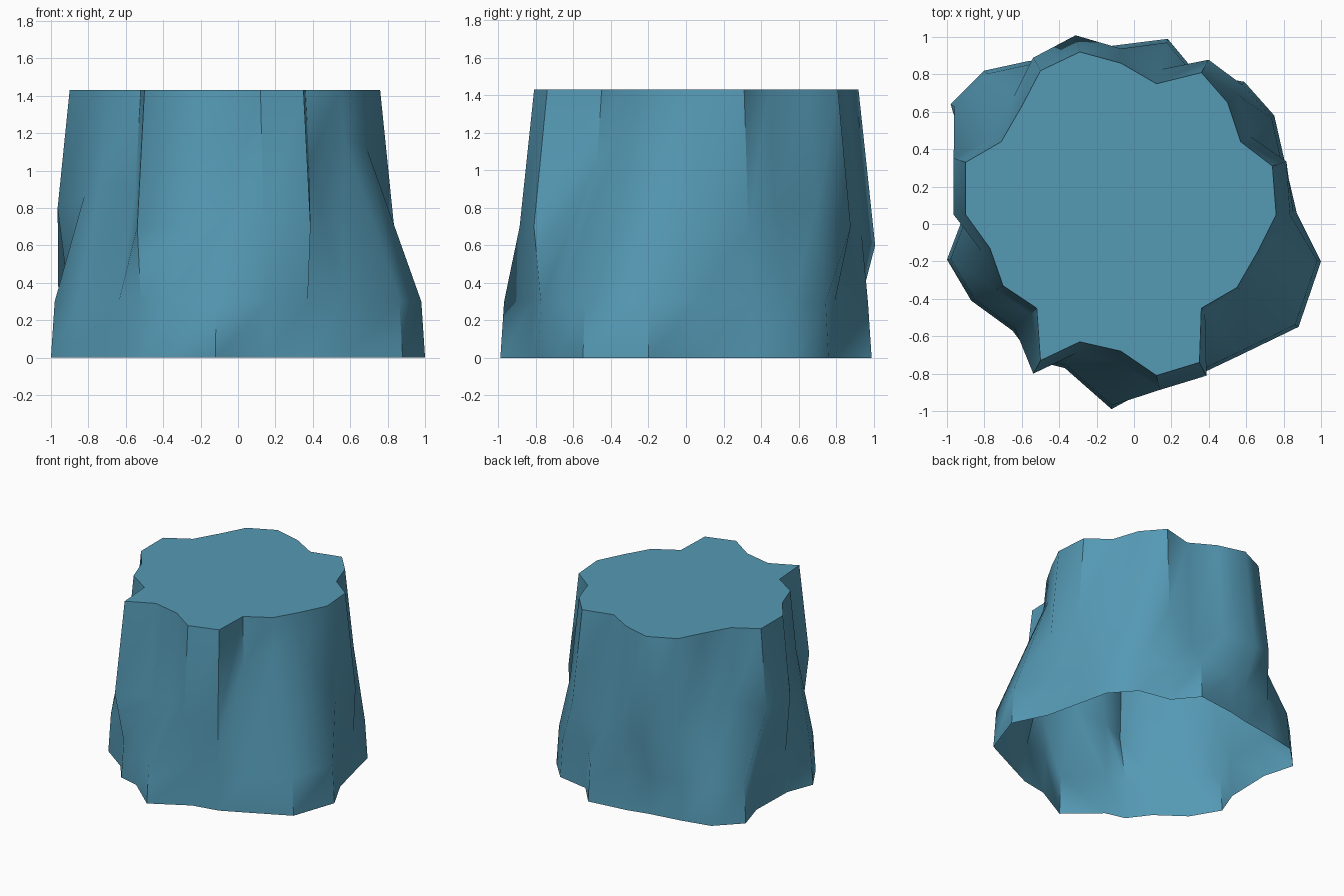
import bpy, bmesh, math

HEIGHT = 1.43
CX, CY = -0.07, 0.05      # middle of the trunk

# One flute per row, counterclockwise from the right:
# top x, top y, height where the root begins, foot x, foot y
FLUTES = [
    (0.76, 0.05, 0.70, 0.87, 0.06), (0.74, 0.31, 0.68, 0.80, 0.36),
    (0.57, 0.44, 0.80, 0.75, 0.58), (0.50, 0.65, 0.80, 0.59, 0.76),
    (0.36, 0.81, 0.70, 0.33, 0.81), (0.12, 0.75, 0.55, 0.18, 0.99),
    (-0.07, 0.86, 0.65, -0.14, 0.95), (-0.29, 0.92, 0.60, -0.31, 0.91),
    (-0.50, 0.82, 0.70, -0.57, 0.87), (-0.60, 0.63, 0.75, -0.80, 0.82),
    (-0.71, 0.44, 0.88, -0.98, 0.64), (-0.90, 0.33, 0.80, -0.91, 0.40),
    (-0.90, 0.05, 0.80, -0.92, 0.02), (-0.77, -0.13, 0.88, -1.00, -0.19),
    (-0.70, -0.33, 0.95, -0.87, -0.41), (-0.52, -0.45, 0.90, -0.65, -0.57),
    (-0.50, -0.73, 0.70, -0.53, -0.73), (-0.29, -0.63, 0.70, -0.37, -0.77),
    (-0.07, -0.68, 0.75, -0.12, -0.99), (0.12, -0.81, 0.70, 0.17, -0.83),
    (0.35, -0.74, 0.70, 0.38, -0.79), (0.36, -0.45, 1.05, 0.57, -0.70),
    (0.55, -0.34, 1.18, 0.88, -0.55), (0.66, -0.15, 1.12, 1.00, -0.20),
]

bark = bpy.data.materials.new("dusty blue")
bark.diffuse_color = (0.09, 0.32, 0.46, 1)

# Fluted trunk with spreading roots, open underneath
bm = bmesh.new()
columns = []
for tx, ty, z, fx, fy in FLUTES:
    s = 1 + 0.11 * (HEIGHT - z) / HEIGHT * 1.6      # trunk flare
    points = [(fx, fy, 0), (fx * 0.98, fy * 0.98, 0.30),
              (CX + (tx - CX) * s, CY + (ty - CY) * s, z), (tx, ty, HEIGHT)]
    columns.append([bm.verts.new(p) for p in points])
for i, a in enumerate(columns):
    b = columns[(i + 1) % len(columns)]
    for k in range(3):
        bm.faces.new((a[k], b[k], b[k + 1], a[k + 1]))

# Flat cut top
bm.faces.new([c[3] for c in columns])
mesh = bpy.data.meshes.new("stump")
bm.to_mesh(mesh)
bm.free()
stump = bpy.data.objects.new("stump", mesh)
mesh.materials.append(bark)
bpy.context.collection.objects.link(stump)
bpy.context.view_layer.objects.active = stump
stump.select_set(True)
bpy.ops.object.shade_smooth_by_angle(angle=math.radians(45))
